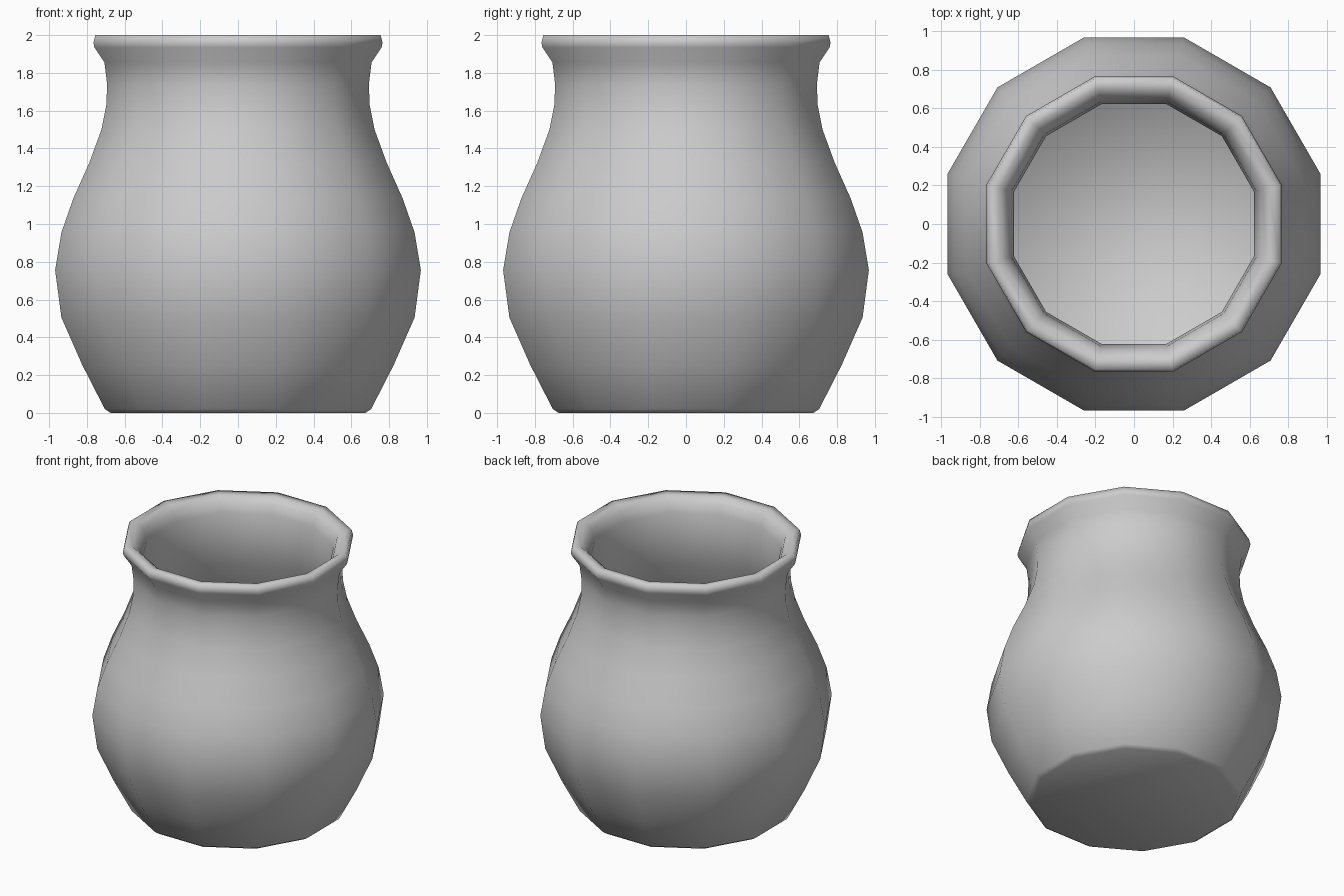
import bpy, bmesh
from math import pi, cos, sin

if "Cube" in bpy.data.objects:
    bpy.data.objects.remove(bpy.data.objects["Cube"])

SIDES = 12
# (distance to flat side, height): outside upward, over the lip, then down the inside
OUTER = [(0.675, 0), (0.705, 0.02), (0.825, 0.255), (0.935, 0.505), (0.968, 0.755),
         (0.935, 0.955), (0.872, 1.135), (0.787, 1.325), (0.723, 1.5), (0.697, 1.63),
         (0.693, 1.74), (0.707, 1.855), (0.76, 1.935), (0.765, 1.96), (0.755, 2.0)]
INNER = [(0.70, 1.995), (0.66, 1.96), (0.635, 1.89), (0.623, 1.74), (0.628, 1.63),
         (0.655, 1.5), (0.717, 1.325), (0.80, 1.135), (0.863, 0.955), (0.895, 0.755),
         (0.862, 0.505), (0.755, 0.255), (0.65, 0.08)]

bm = bmesh.new()


def ring(apothem, z):
    r = apothem / cos(pi / SIDES)
    return [bm.verts.new((r * cos((i + 0.5) * 2 * pi / SIDES),
                          r * sin((i + 0.5) * 2 * pi / SIDES), z)) for i in range(SIDES)]


# walls and rolled lip
rings = [ring(*p) for p in OUTER + INNER]
for a, b in zip(rings, rings[1:]):
    for i in range(SIDES):
        j = (i + 1) % SIDES
        bm.faces.new((a[i], a[j], b[j], b[i]))

# underside and inner floor
bm.faces.new(rings[0][::-1])
bm.faces.new(rings[-1])
bmesh.ops.recalc_face_normals(bm, faces=bm.faces)
for f in bm.faces:
    f.smooth = True

mesh = bpy.data.meshes.new("pot")
bm.to_mesh(mesh)
bm.free()
bpy.context.collection.objects.link(bpy.data.objects.new("pot", mesh))
